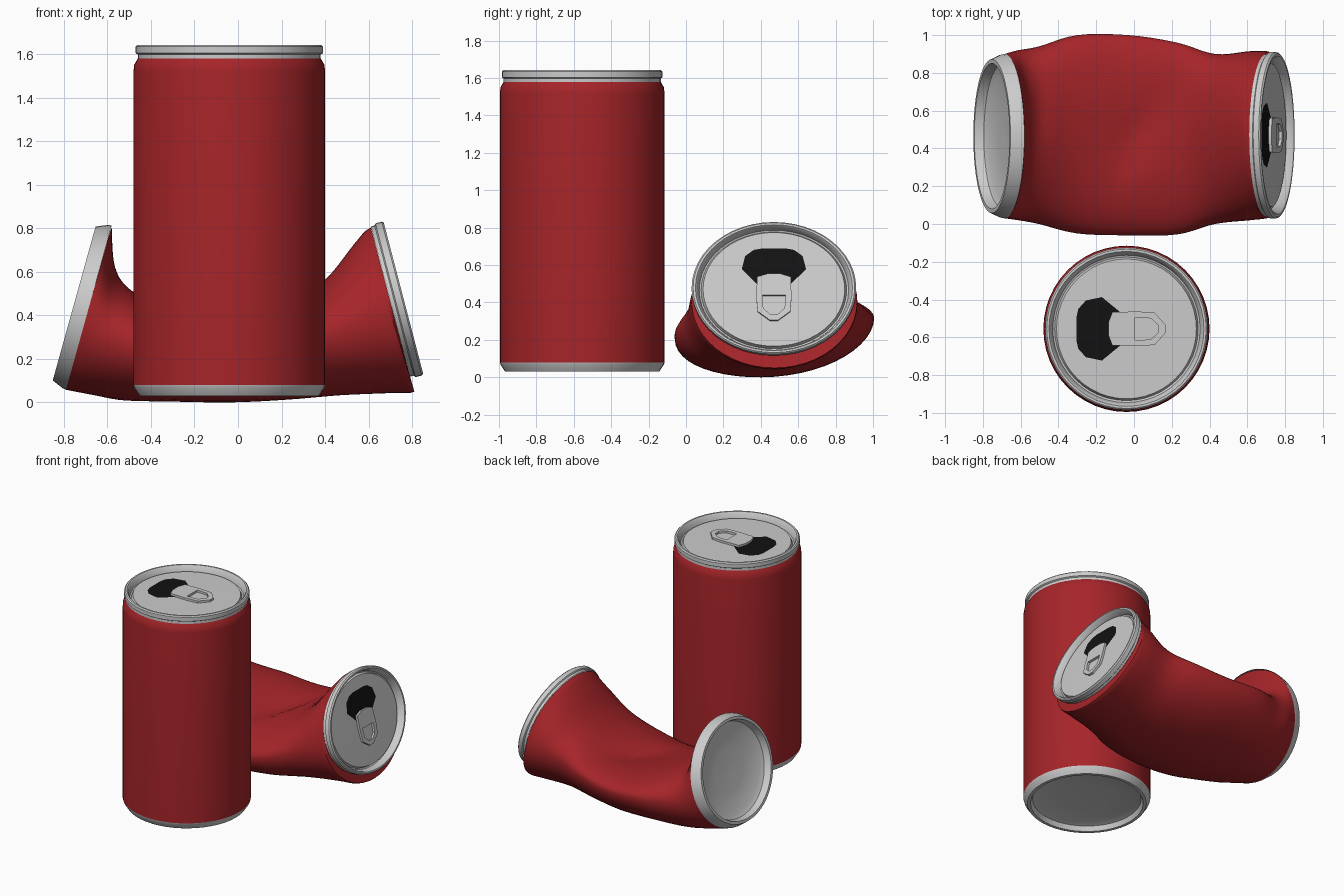
import bpy, bmesh, math
from mathutils import Matrix, Vector

if "Cube" in bpy.data.objects:
    bpy.data.objects.remove(bpy.data.objects["Cube"])

SEG = 48


def material(name, color):
    m = bpy.data.materials.new(name)
    m.diffuse_color = color
    m.use_nodes = True
    m.node_tree.nodes["Principled BSDF"].inputs["Base Color"].default_value = m.diffuse_color
    return m


RED = material("red_paint", (0.38, 0.018, 0.022, 1))
BLACK = material("dark_hole", (0.006, 0.006, 0.006, 1))


def make(name, verts, faces, mat=None, matrix=None, angle=35):
    me = bpy.data.meshes.new(name)
    me.from_pydata([(matrix @ Vector(v)) if matrix else v for v in verts], [], faces)
    bm = bmesh.new()
    bm.from_mesh(me)
    bmesh.ops.remove_doubles(bm, verts=bm.verts, dist=1e-5)
    bmesh.ops.recalc_face_normals(bm, faces=bm.faces)
    bm.to_mesh(me)
    bm.free()
    ob = bpy.data.objects.new(name, me)
    bpy.context.collection.objects.link(ob)
    if mat:
        me.materials.append(mat)
    bpy.ops.object.select_all(action='DESELECT')
    ob.select_set(True)
    bpy.context.view_layer.objects.active = ob
    bpy.ops.object.shade_smooth_by_angle(angle=math.radians(angle))
    return ob


def skin(rings, n):
    # quads between successive closed rings of n points
    return [(i * n + j, i * n + (j + 1) % n, (i + 1) * n + (j + 1) % n, (i + 1) * n + j)
            for i in range(rings - 1) for j in range(n)]


def lathe(name, profile, mat=None, matrix=None):
    verts = [(r * math.cos(2 * math.pi * j / SEG), r * math.sin(2 * math.pi * j / SEG), z)
             for r, z in profile for j in range(SEG)]
    return make(name, verts, skin(len(profile), SEG), mat, matrix)


def mirrored(half):
    return half + [(x, -y) for x, y in reversed(half)]


def lid(prefix, matrix):
    # rolled rim and recessed end panel
    lathe(prefix + "_rim_and_lid",
          [(.42, 0), (.42, .018), (.43, .024), (.43, .054), (.422, .062), (.41, .062),
           (.402, .054), (.39, .01), (.38, .006), (.37, .028), (.2, .03), (.0001, .03)],
          None, matrix)
    # drinking hole
    hole = mirrored([(-.265, .06), (-.255, .105), (-.215, .15), (-.13, .168), (-.035, .09)])
    make(prefix + "_opening", [(x, y, .033) for x, y in hole], [tuple(range(len(hole)))], BLACK, matrix)
    # pull tab with a finger hole
    outer = mirrored([(-.095, .035), (-.075, .088), (.06, .092), (.15, .085), (.208, .02)])
    inner = mirrored([(.045, .03), (.045, .06), (.08, .06), (.13, .055), (.168, .02)])
    loops = [(outer, .034), (outer, .05), (inner, .05), (inner, .034), (outer, .034)]
    make(prefix + "_pull_tab", [(x, y, z) for lp, z in loops for x, y in lp],
         skin(5, len(outer)), None, matrix)


def base(prefix, matrix):
    # bottom ring with a recessed panel
    lathe(prefix + "_base",
          [(.44, 0), (.437, .012), (.412, .05), (.39, .05), (.376, .015), (.34, .004),
           (.16, -.004), (.0001, -.006)], None, matrix)


def end_frame(low, high, y, half_width, radius, side, depth=1):
    # places a round end on a tilted oval whose lowest and highest points are (x, z)
    lo, hi = Vector((low[0], y, low[1])), Vector((high[0], y, high[1]))
    down = (lo - hi) / 2
    normal = Vector((0, 1, 0)).cross(down).normalized()
    if normal.x * side < 0:
        normal.negate()
    m = Matrix.Identity(4)
    m.col[0] = (*(down / radius), 0)
    m.col[1] = (0, half_width / radius, 0, 0)
    m.col[2] = (*(normal * depth), 0)
    m.col[3] = (*((lo + hi) / 2), 1)
    return m


# upright can
cx, cy = -.04, -.555
lathe("upright_can_body", [(.44, .08), (.44, 1.52), (.437, 1.55), (.42, 1.58)], RED,
      Matrix.Translation((cx, cy, 0)))
lid("upright_can", Matrix.Translation((cx, cy, 1.58)))
base("upright_can", Matrix.Translation((cx, cy, .08)) @ Matrix.Rotation(math.pi, 4, 'X'))

# crushed can stations: low x, low z, high x, high z, y min, y max, height share of widest point, roll
stations = [
    (-.79, .055, -.58, .81, .03, .90, .5, 0),
    (-.66, .03, -.565, .63, .02, .92, .5, .01),
    (-.52, .006, -.49, .53, 0, .94, .55, .02),
    (-.30, .003, -.30, .43, -.05, 1.0, .62, .05),
    (-.03, 0, -.03, .39, -.06, 1.0, .66, .055),
    (.23, .012, .23, .44, -.055, .96, .66, .05),
    (.47, .03, .40, .56, 0, .90, .58, .03),
    (.70, .04, .53, .72, .02, .915, .5, .01),
    (.81, .047, .585, .785, .03, .915, .48, 0),
    (.79, .115, .61, .80, .04, .90, .5, 0),
]


def blend(i, t):
    p = [stations[max(0, min(len(stations) - 1, i + k))] for k in (-1, 0, 1, 2)]
    return [.5 * (2 * b + (c - a) * t + (2 * a - 5 * b + 4 * c - d) * t * t
                  + (3 * b - a - 3 * c + d) * t ** 3) for a, b, c, d in zip(*p)]


def dent(x, y):
    # crease running diagonally over the top, steep on one side, plus a fold by the base
    d = (x + .2) - .52 * y
    along = math.exp(-((y - .5) / .27) ** 2)
    crease = math.exp(-abs(d) / (.07 if d > 0 else .22))
    fold = math.exp(-abs(x + .5) / .07) * math.exp(-((y - .6) / .2) ** 2)
    return .055 * along * crease + .03 * fold


rows = [blend(i, k / 5) for i in range(len(stations) - 2) for k in range(5)] + list(stations[-2:])
verts = []
for xl, zl, xh, zh, y0, y1, mid, roll in rows:
    for j in range(SEG):
        a = 2 * math.pi * j / SEG
        s, c = math.sin(a), math.cos(a)
        u = mid + (1 - mid if s > 0 else mid) * s
        x, y = xl + (xh - xl) * u, (y0 + y1) / 2 + (y1 - y0) / 2 * c
        z = zl + (zh - zl) * u + roll * c * (1 - s * s * .3)
        verts.append((x, y, z - max(0, s) * dent(x, y)))
low_z = min(v[2] for v in verts)
make("crushed_can_body", [(x, y, z - low_z) for x, y, z in verts], skin(len(rows), SEG), RED, None, 30)

# crushed can ends
lift = Matrix.Translation((0, 0, -low_z))
lid("crushed_can", lift @ end_frame((.79, .115), (.61, .805), .47, .43, .42, 1))
base("crushed_can", lift @ end_frame((-.79, .055), (-.58, .81), .465, .435, .44, -1, 1.4))
